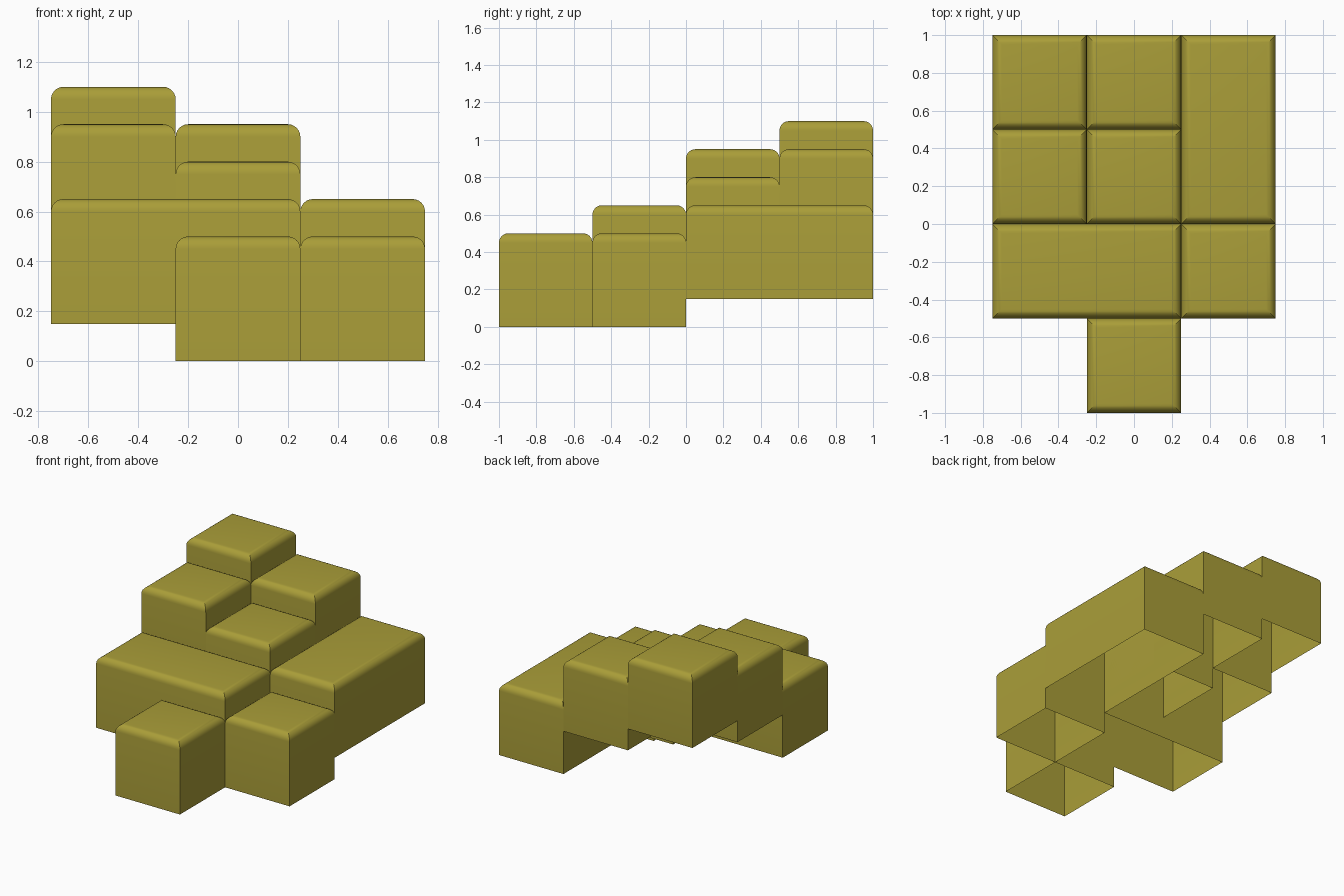
import bpy
import bmesh
import math

if "Cube" in bpy.data.objects:
    bpy.data.objects.remove(bpy.data.objects["Cube"])

RADIUS = 0.05    # rounding of the top rim
STEPS = 6        # segments in the rounding
HEIGHT = 0.5     # every block is equally tall

olive = bpy.data.materials.new("olive")
olive.diffuse_color = (0.40, 0.34, 0.04, 1.0)
olive.use_nodes = True
olive.node_tree.nodes["Principled BSDF"].inputs["Base Color"].default_value = olive.diffuse_color


def block(name, x0, x1, y0, y1, top):
    """Hollow block, open below, with a rounded and mitred top rim."""
    bm = bmesh.new()

    def ring(inset, z):
        return [bm.verts.new(p) for p in (
            (x0 + inset, y0 + inset, z), (x1 - inset, y0 + inset, z),
            (x1 - inset, y1 - inset, z), (x0 + inset, y1 - inset, z))]

    rings = [ring(0, top - HEIGHT)]
    for i in range(STEPS + 1):
        a = math.pi / 2 * i / STEPS
        rings.append(ring(RADIUS * (1 - math.cos(a)),
                          top - RADIUS * (1 - math.sin(a))))
    for lower, upper in zip(rings, rings[1:]):
        for i in range(4):
            j = (i + 1) % 4
            bm.faces.new((lower[i], lower[j], upper[j], upper[i]))
    bm.faces.new(rings[-1])

    mesh = bpy.data.meshes.new(name)
    bm.to_mesh(mesh)
    bm.free()
    mesh.materials.append(olive)
    obj = bpy.data.objects.new(name, mesh)
    bpy.context.collection.objects.link(obj)
    bpy.ops.object.select_all(action='DESELECT')
    obj.select_set(True)
    bpy.context.view_layer.objects.active = obj
    bpy.ops.object.shade_smooth_by_angle(angle=math.radians(30))


# Low blocks at the front
block("front_step", -0.25, 0.25, -1.0, -0.5, 0.50)
block("right_step", 0.25, 0.75, -0.5, 0.0, 0.50)
# Long blocks one level up
block("wide_ledge", -0.75, 0.25, -0.5, 0.0, 0.65)
block("long_ledge", 0.25, 0.75, 0.0, 1.0, 0.65)
# Upper steps climbing to the back left corner
block("centre_step", -0.25, 0.25, 0.0, 0.5, 0.80)
block("left_step", -0.75, -0.25, 0.0, 0.5, 0.95)
block("back_step", -0.25, 0.25, 0.5, 1.0, 0.95)
block("peak_block", -0.75, -0.25, 0.5, 1.0, 1.10)
